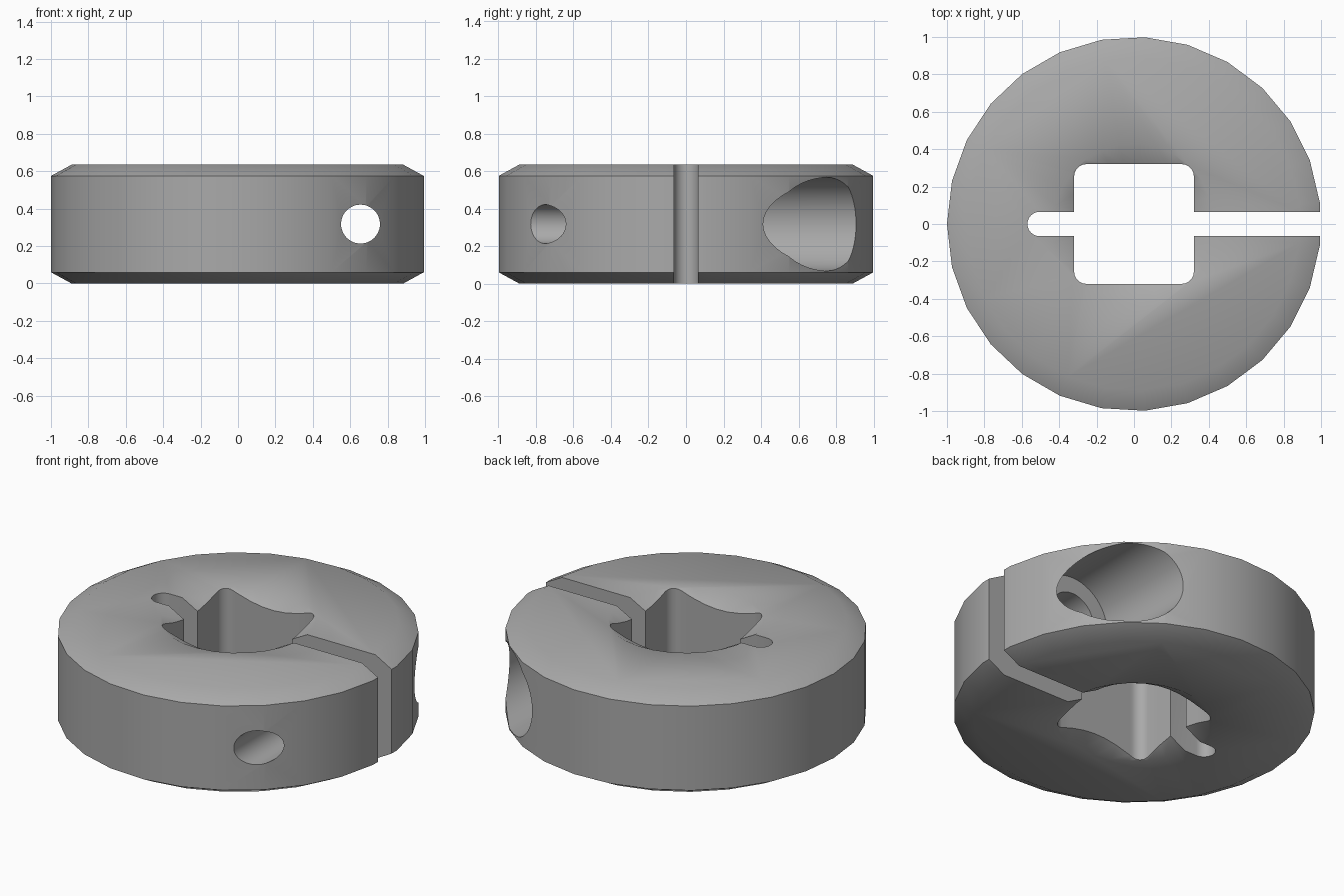
import bpy
import bmesh
from math import pi, sin, cos, radians
from mathutils import Matrix, Vector

if "Cube" in bpy.data.objects:
    bpy.data.objects.remove(bpy.data.objects["Cube"], do_unlink=True)

HEIGHT = 0.635
MID = HEIGHT / 2
SIDES = 27
CHAMFER_R, CHAMFER_H = 0.11, 0.06
BORE = 0.32
SLOT = 0.065
SCREW_X = 0.655


def material(name, grey):
    mat = bpy.data.materials.new(name)
    mat.use_nodes = True
    colour = (grey, grey, grey, 1)
    mat.diffuse_color = colour
    mat.node_tree.nodes["Principled BSDF"].inputs["Base Color"].default_value = colour
    return mat


def make_object(name, bm):
    bmesh.ops.recalc_face_normals(bm, faces=bm.faces)
    mesh = bpy.data.meshes.new(name)
    bm.to_mesh(mesh)
    bm.free()
    obj = bpy.data.objects.new(name, mesh)
    bpy.context.collection.objects.link(obj)
    return obj


def turned(name, profile, sides):
    """Solid of revolution about z from (radius, height) rings, capped at both ends."""
    bm = bmesh.new()
    rings = [[bm.verts.new((r * cos(pi + 2 * pi * i / sides),
                            r * sin(pi + 2 * pi * i / sides), z))
              for i in range(sides)] for r, z in profile]
    for low, high in zip(rings, rings[1:]):
        for i in range(sides):
            j = (i + 1) % sides
            bm.faces.new((low[i], low[j], high[j], high[i]))
    bm.faces.new(rings[0])
    bm.faces.new(rings[-1])
    return make_object(name, bm)


def prism(name, outline):
    """Vertical prism running past the top and bottom of the collar."""
    bm = bmesh.new()
    face = bm.faces.new([bm.verts.new((x, y, -0.2)) for x, y in outline])
    new = bmesh.ops.extrude_face_region(bm, geom=[face])["geom"]
    verts = [v for v in new if isinstance(v, bmesh.types.BMVert)]
    bmesh.ops.translate(bm, verts=verts, vec=(0, 0, HEIGHT + 0.4))
    return make_object(name, bm)


def screw_cut(name, radius, y0, y1):
    """Cylinder along y on the clamp screw axis."""
    bm = bmesh.new()
    place = Matrix.Translation(Vector((SCREW_X, (y0 + y1) / 2, MID))) @ Matrix.Rotation(pi / 2, 4, "X")
    bmesh.ops.create_cone(bm, cap_ends=True, segments=48, radius1=radius,
                          radius2=radius, depth=y1 - y0, matrix=place)
    return make_object(name, bm)


def arc(cx, cy, r, start, end, steps):
    return [(cx + r * cos(radians(start + (end - start) * i / steps)),
             cy + r * sin(radians(start + (end - start) * i / steps)))
            for i in range(steps + 1)]


# Chamfered collar ring
collar = turned("clamp_collar", [(1 - CHAMFER_R, 0), (1, CHAMFER_H),
                                 (1, HEIGHT - CHAMFER_H), (1 - CHAMFER_R, HEIGHT)], SIDES)
collar.data.materials.append(material("steel grey", 0.4))

# Square bore with rounded corners
corner = 0.065
c = BORE - corner
square = []
for k, (sx, sy) in enumerate([(1, 1), (-1, 1), (-1, -1), (1, -1)]):
    square += arc(sx * c, sy * c, corner, 90 * k, 90 * k + 90, 6)
cutters = [prism("bore_cutter", square)]

# Clamping slot with a round inner end
cutters.append(prism("slot_cutter", [(1.2, -SLOT), (1.2, SLOT)]
                     + arc(-0.505, 0, SLOT, 90, 270, 12)))

# Conical countersinks at both ends of the bore
slope = CHAMFER_H / CHAMFER_R
mouth, tip, over = 0.43, 0.28, 0.02
depth = (mouth - tip) * slope
wide = mouth + over / slope
cutters.append(turned("top_countersink",
                      [(tip, HEIGHT - depth), (wide, HEIGHT + over)], SIDES))
cutters.append(turned("bottom_countersink", [(wide, -over), (tip, depth)], SIDES))

# Threaded hole, clearance hole and counterbore for the clamp screw
cutters.append(screw_cut("threaded_hole_cutter", 0.104, -1.2, 0.03))
cutters.append(screw_cut("clearance_hole_cutter", 0.15, 0.0, 0.4))
cutters.append(screw_cut("counterbore_cutter", 0.25, 0.25, 1.2))

# Cut the collar
bpy.context.view_layer.objects.active = collar
for cutter in cutters:
    cutter.hide_render = True
    mod = collar.modifiers.new(cutter.name, "BOOLEAN")
    mod.operation = "DIFFERENCE"
    mod.solver = "EXACT"
    mod.object = cutter
    bpy.ops.object.modifier_apply(modifier=mod.name)
    bpy.data.objects.remove(cutter, do_unlink=True)

# Smooth curved walls, keep machined edges sharp
bpy.ops.object.select_all(action="DESELECT")
collar.select_set(True)
bpy.ops.object.shade_smooth_by_angle(angle=radians(30))
